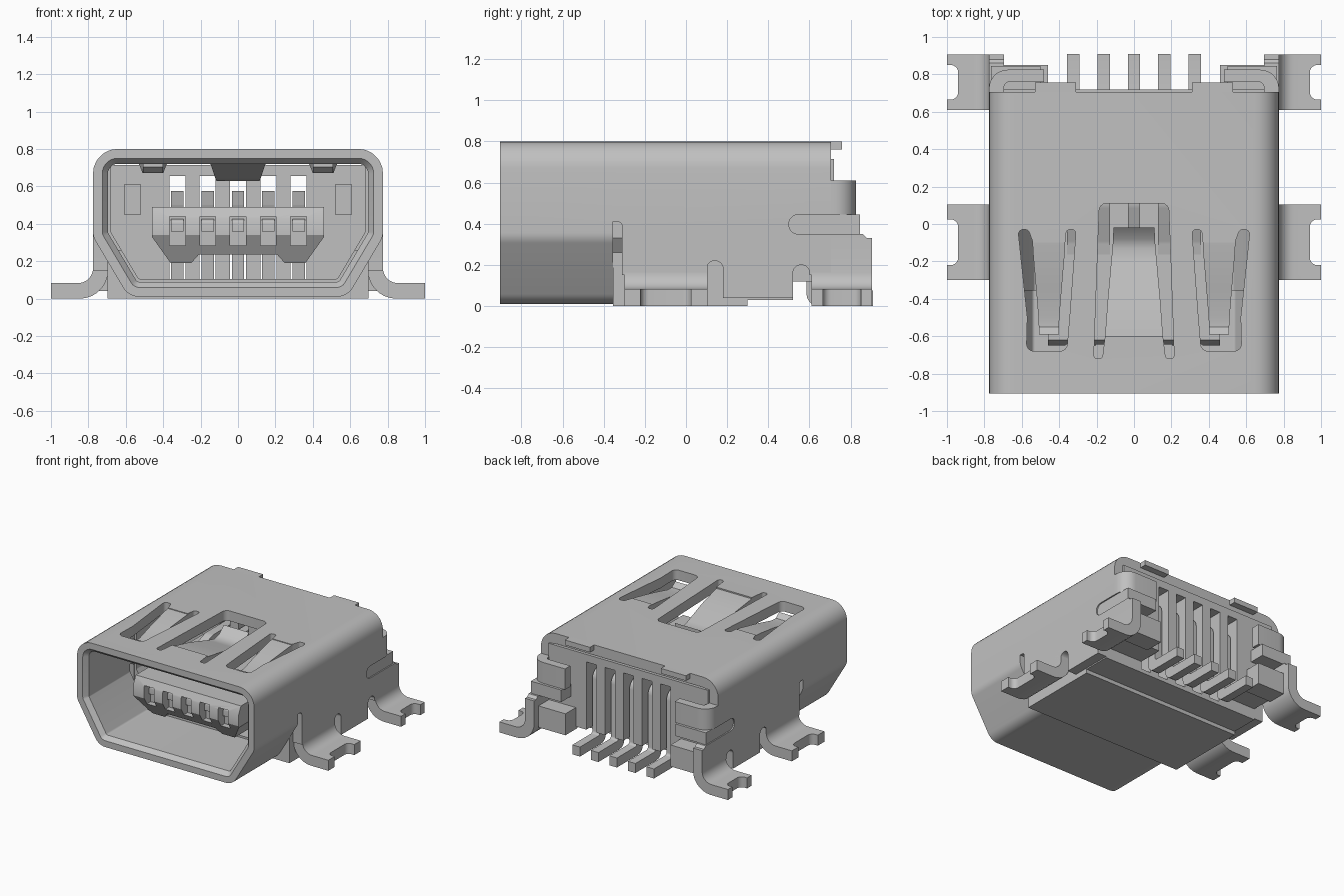
import bpy, bmesh, math
from mathutils import Vector

if "Cube" in bpy.data.objects:
    bpy.data.objects.remove(bpy.data.objects["Cube"])

grey = bpy.data.materials.new("light grey")
grey.use_nodes = True
grey.diffuse_color = (0.53, 0.53, 0.53, 1)
grey.node_tree.nodes["Principled BSDF"].inputs["Base Color"].default_value = (0.53, 0.53, 0.53, 1)


def rounded(corners, seg=7):
    """Polygon with filleted corners; corners are (u, v, radius)."""
    out, n = [], len(corners)
    for i, (u, v, r) in enumerate(corners):
        p = Vector((u, v))
        if r <= 0:
            out.append(p)
            continue
        a = (Vector(corners[i - 1][:2]) - p).normalized()
        b = (Vector(corners[(i + 1) % n][:2]) - p).normalized()
        half = a.angle(b) / 2
        c = p + (a + b).normalized() * (r / math.sin(half))
        s = p + a * (r / math.tan(half)) - c
        e = p + b * (r / math.tan(half)) - c
        sweep = s.angle_signed(e)
        for k in range(seg + 1):
            t = -sweep * k / seg
            out.append(c + Vector((s.x * math.cos(t) - s.y * math.sin(t),
                                   s.x * math.sin(t) + s.y * math.cos(t))))
    return out


def inset(corners, d):
    """Shrink a clockwise polygon by d, reducing the fillets to match."""
    out, n = [], len(corners)
    for i, (u, v, r) in enumerate(corners):
        p = Vector((u, v))
        e1 = (p - Vector(corners[i - 1][:2])).normalized()
        e2 = (Vector(corners[(i + 1) % n][:2]) - p).normalized()
        n1, n2 = Vector((e1.y, -e1.x)), Vector((e2.y, -e2.x))
        q = p + (n1 + n2) * (d / (1 + n1.dot(n2)))
        out.append((q.x, q.y, max(r - d, 0.02)))
    return out


def loft(name, loops, closed=False):
    """Skin equal-sized loops; cap the ends, or join last to first."""
    bm = bmesh.new()
    rows = [[bm.verts.new(p) for p in loop] for loop in loops]
    n = len(rows[0])
    pairs = list(zip(rows, rows[1:])) + ([(rows[-1], rows[0])] if closed else [])
    for r, s in pairs:
        for i in range(n):
            bm.faces.new((r[i], r[(i + 1) % n], s[(i + 1) % n], s[i]))
    if not closed:
        bm.faces.new(rows[0])
        bm.faces.new(rows[-1])
    bmesh.ops.recalc_face_normals(bm, faces=bm.faces)
    me = bpy.data.meshes.new(name)
    bm.to_mesh(me)
    bm.free()
    ob = bpy.data.objects.new(name, me)
    bpy.context.collection.objects.link(ob)
    me.materials.append(grey)
    return ob


PLACE = {"x": lambda u, v, t: (t, u, v), "y": lambda u, v, t: (u, t, v), "z": lambda u, v, t: (u, v, t)}


def prism(name, pts, axis, a, b):
    return loft(name, [[PLACE[axis](p[0], p[1], t) for p in pts] for t in (a, b)])


def box(name, x0, x1, y0, y1, z0, z1):
    return prism(name, [(x0, y0), (x1, y0), (x1, y1), (x0, y1)], "z", z0, z1)


def cut(ob, cutters):
    for c in cutters:
        m = ob.modifiers.new("cut", "BOOLEAN")
        m.operation, m.object, m.solver = "DIFFERENCE", c, "EXACT"
    bpy.context.view_layer.update()
    me = bpy.data.meshes.new_from_object(ob.evaluated_get(bpy.context.evaluated_depsgraph_get()))
    ob.modifiers.clear()
    ob.data = me


def strip(name, path, cx, thick=0.05):
    """Leaf spring: path of (y, z top, half width)."""
    return loft(name, [[(cx - w, y, z), (cx + w, y, z), (cx + w, y, z - thick), (cx - w, y, z - thick)]
                       for y, z, w in path])


helpers = []


def helper(ob):
    ob.hide_render = True
    helpers.append(ob)
    return ob


# Front shell: tapered ring with a chamfered mouth
outer = [(-.775, .8, .13), (.775, .8, .13), (.775, .33, .1), (.585, .01, .1),
         (-.585, .01, .1), (-.775, .33, .1)]
loop = lambda d, y: [(p.x, y, p.y) for p in rounded(inset(outer, d) if d else outer)]
front = loft("front_shell", [loop(0, -.905), loop(0, -.33), loop(.08, -.33), loop(.08, -.87),
                             loop(.05, -.905)], closed=True)
cut(front, [helper(box("cut_end", -1, 1, -.355, -.2, -.1, .41))])

# Rear shell: sheet bent over the top and down both sides
bend = [(-.775, .04, 0), (-.775, .8, .13), (.775, .8, .13), (.775, .04, 0),
        (.695, .04, 0), (.695, .72, .05), (-.695, .72, .05), (-.695, .04, 0)]
rear = prism("rear_shell", rounded(bend), "y", -.33, .705)

# Side wall slots, leg gaps and the long rear slot
side = []
for y0, y1, z, r in [(-.36, -.31, .41, .024), (-.32, .11, .15, 0), (.1, .18, .22, .038),
                     (.52, .6, .2, .038), (.59, .8, .15, 0)]:
    side.append(helper(prism("cut_side", rounded([(y0, -.1, 0), (y0, z, r), (y1, z, r), (y1, -.1, 0)]),
                             "x", -1, 1)))
slot = [(.5, .35, .046), (.5, .445, .046), (.85, .445, 0), (.85, .35, 0)]
side.append(helper(prism("cut_slot", rounded(slot), "x", -1, 1)))
cut(rear, side)

# Spring windows in the top
mid = [(-.185, .11, .04), (.185, .11, .04), (.215, -.72, .02), (.17, -.72, .02),
       (.155, -.6, 0), (-.155, -.6, 0), (-.17, -.72, .02), (-.215, -.72, .02)]
windows = [helper(prism("cut_mid", rounded(mid), "z", .6, 1))]
for s in (-1, 1):
    w = [(.36, -.68, .04), (.575, -.68, .04), (.57, -.5, .1), (.62, -.03, .025), (.565, -.03, .025),
         (.54, -.1, 0), (.37, -.1, 0), (.36, -.03, .02), (.31, -.03, .02), (.345, -.5, .1)]
    windows.append(helper(prism("cut_window", rounded([(s * x, y, r) for x, y, r in w]), "z", .6, 1)))
cut(front, windows)
cut(rear, windows)

# Leaf springs
strip("middle_spring", [(-.74, .8, .165), (-.6, .79, .155), (-.4, .75, .14), (-.2, .695, .122),
                        (-.13, .68, .115), (-.08, .695, .112), (-.02, .75, .11)], 0)
for s, n in ((1, "left"), (-1, "right")):
    strip(n + "_spring", [(-.04, .8, .09), (-.15, .79, .085), (-.35, .755, .068), (-.5, .722, .056),
                          (-.55, .722, .054), (-.59, .755, .053)], s * .455)

# Plastic body with cavity, contact slots and stepped underside
body = prism("plastic_body", [(-.355, 0), (.3, 0), (.3, .03), (.52, .03), (.52, .12), (.72, .12),
                              (.72, .715), (-.355, .715)], "x", -.698, .698)
cavity = inset([(-.775, .85, .02), (.775, .85, .02)] + outer[2:], .095)
tools = [helper(prism("cut_cavity", rounded(cavity), "y", -.5, .3)),
         helper(box("cut_step", -.8, .8, -.4, -.3, .26, .9))]
PINS = [i * .162 for i in range(-2, 3)]
for x in PINS:
    tools.append(helper(box("cut_contact", x - .043, x + .043, .25, .9, .06, .655)))
for x in (-.565, .565):
    tools.append(helper(box("cut_recess", x - .043, x + .043, .25, .36, .45, .61)))
cut(body, tools)

# Tongue with sloped lower nose and contact notches
half = [(.46, .49), (.46, .33), (.36, .19), (.25, .19), (.21, .235)]
tongue = prism("tongue", half + [(-x, z) for x, z in reversed(half)], "y", -.65, .31)
nose = [helper(prism("cut_nose", [(-.7, .34), (-.65, .34), (-.55, .18), (-.55, .1), (-.7, .1)], "x", -1, 1)),
        helper(prism("cut_lip", [(-.7, .43), (-.65, .43), (-.615, .5), (-.7, .5)], "x", -1, 1))]
nose += [helper(box("cut_notch", x - .042, x + .042, -.7, -.57, .285, .44)) for x in PINS]
cut(tongue, nose)

# Contact pins
for i, x in enumerate(PINS):
    path = [(-.6, .36, 0), (-.6, .42, .02), (-.1, .5, .1), (.1, .575, .1), (.66, .575, .07), (.66, .075, .02),
            (.91, .075, 0), (.91, 0, 0), (.585, 0, .06), (.585, .5, .02), (.1, .5, .1), (-.1, .43, .1)]
    prism("pin_%d" % (i + 1), rounded(path, 4), "x", x - .033, x + .033)

for s, n in ((1, "left"), (-1, "right")):
    # Solder legs, bent outwards and notched at the tip
    leg = rounded([(s * .775, .33, 0), (s * .775, .083, .08), (s, .083, 0), (s, 0, 0),
                   (s * .695, 0, .15), (s * .695, .33, 0)])
    for label, y0, y1, m in (("front", -.3, .105, .08), ("rear", .61, .905, .055)):
        ob = prism("%s_%s_leg" % (n, label), leg, "y", y0, y1)
        notch = [(s * 1.1, y0 + m, 0), (s * .94, y0 + m, .04), (s * .94, y1 - m, .04), (s * 1.1, y1 - m, 0)]
        cut(ob, [helper(prism("cut_tip", rounded(notch), "z", -.1, .2))])
    # Wall above the rear leg
    prism(n + "_rear_wall", [(.69, .15), (.905, .15), (.905, .305), (.86, .35), (.69, .35)],
          "x", s * .695, s * .775)
    # Tab wrapped round the back corner
    tab = [(s * .775, .7, 0), (s * .775, .825, .1), (s * .48, .825, 0), (s * .48, .76, 0),
           (s * .695, .76, .03), (s * .695, .7, 0)]
    prism(n + "_wrap_tab", rounded(tab), "z", .445, .61)
    # Plastic filling the long slot, and the lower corner block
    prism(n + "_slot_filler", rounded(slot[:2] + [(.845, .445, 0), (.845, .35, 0)]), "x", s * .5, s * .765)
    xs = sorted((s * .46, s * .697))
    box(n + "_corner_block", *xs, .7, .85, .1, .27)
    # Lip at the back edge of the top
    xs = sorted((s * .31, s * .53))
    box(n + "_top_lip", *xs, .69, .757, .76, .8)

# Remove cutters and smooth the bends
for ob in helpers:
    bpy.data.objects.remove(ob)
bpy.ops.object.select_all(action="DESELECT")
for ob in bpy.context.scene.objects:
    if ob.type == "MESH":
        ob.select_set(True)
        bpy.context.view_layer.objects.active = ob
bpy.ops.object.shade_smooth_by_angle(angle=math.radians(30))
